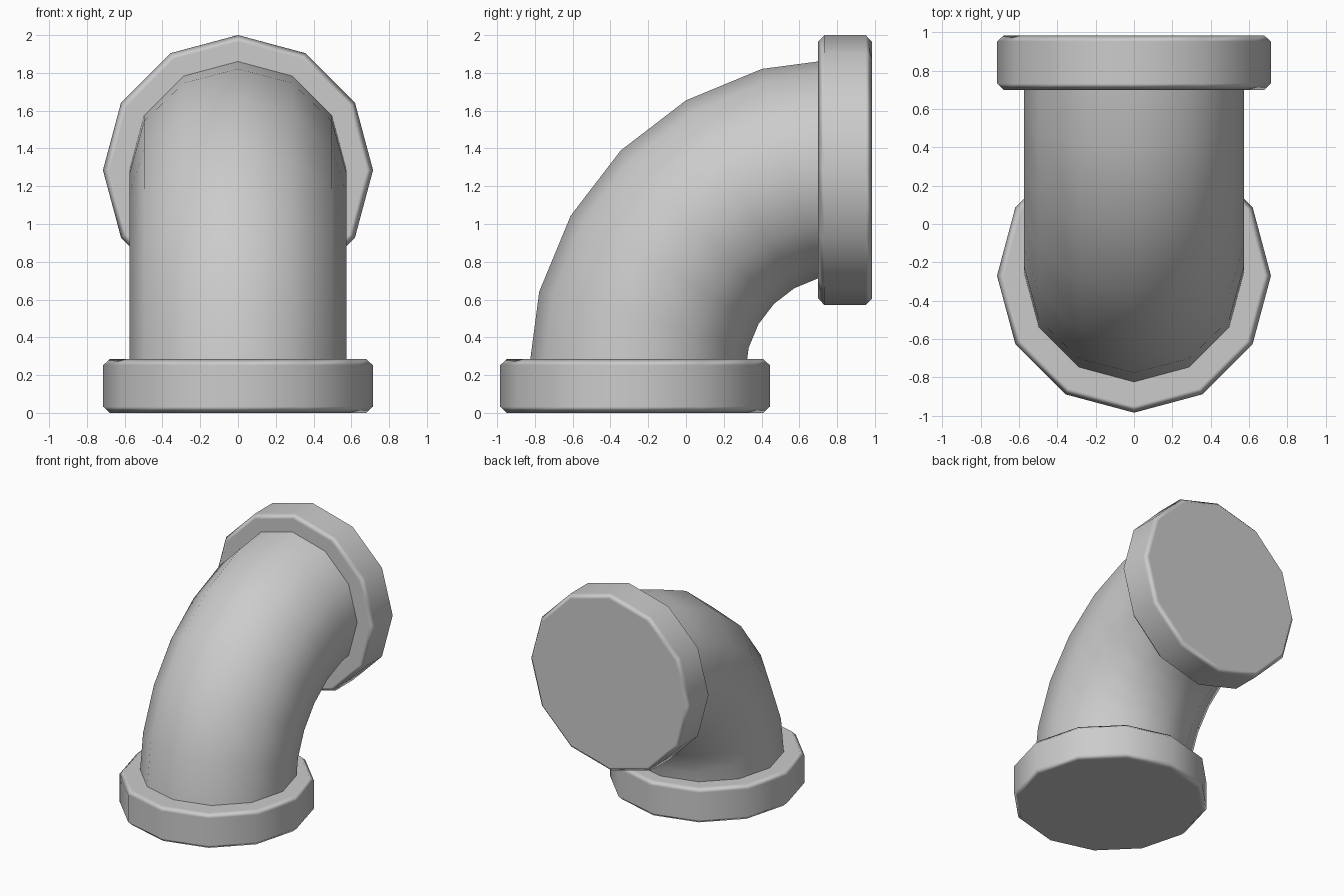
import bpy, bmesh, math
from mathutils import Matrix, Vector

if "Cube" in bpy.data.objects:
    bpy.data.objects.remove(bpy.data.objects["Cube"])

SIDES = 12
PIPE_R = 0.574
BEND = Vector((0, 0.834, 0.21))   # centre of the elbow bend
BEND_R = 1.094


def flange(name, location, tilt):
    """Twelve-sided collar with softened rims."""
    bpy.ops.mesh.primitive_cylinder_add(vertices=SIDES, radius=0.715, depth=0.285,
                                        location=location, rotation=(tilt, 0, 0))
    ob = bpy.context.object
    ob.name = name
    bpy.ops.object.shade_smooth()
    bevel = ob.modifiers.new("rim_bevel", 'BEVEL')
    bevel.width = 0.034
    bevel.segments = 1
    bevel.limit_method = 'ANGLE'
    bevel.angle_limit = math.radians(50)
    bevel.harden_normals = True
    return ob


# Collars at the foot and at the back opening
flange("bottom_flange", (0, -0.27, 0.1425), 0)
flange("back_flange", (0, 0.8425, 1.285), math.radians(90))

# Elbow pipe: a ring swept a quarter turn around the bend centre
bm = bmesh.new()
bmesh.ops.create_circle(bm, segments=SIDES, radius=PIPE_R,
                        matrix=Matrix.Translation(BEND - Vector((0, BEND_R, 0))))
bmesh.ops.spin(bm, geom=bm.edges[:], cent=BEND, axis=(1, 0, 0),
               angle=-math.pi / 2, steps=6)
bmesh.ops.recalc_face_normals(bm, faces=bm.faces[:])
for f in bm.faces:
    f.smooth = True
mesh = bpy.data.meshes.new("elbow_pipe")
bm.to_mesh(mesh)
bm.free()
pipe = bpy.data.objects.new("elbow_pipe", mesh)
bpy.context.collection.objects.link(pipe)
